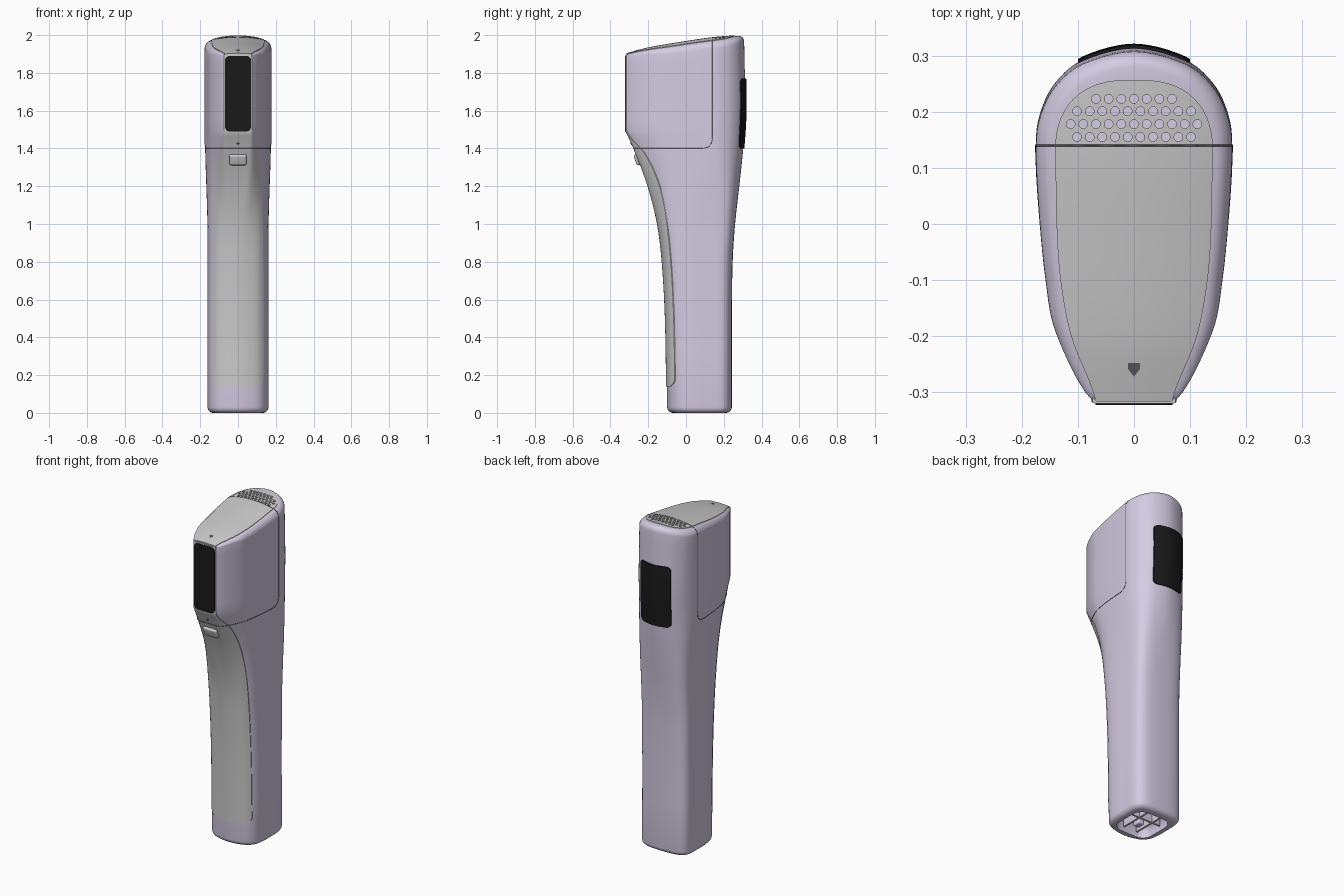
import bpy, bmesh, math
from mathutils import Vector

if "Cube" in bpy.data.objects:
    bpy.data.objects.remove(bpy.data.objects["Cube"])

def material(name, rgb):
    m = bpy.data.materials.new(name)
    m.diffuse_color = (*rgb, 1)
    m.use_nodes = True
    m.node_tree.nodes["Principled BSDF"].inputs["Base Color"].default_value = m.diffuse_color
    return m

LAVENDER = material("lavender", (0.66, 0.60, 0.76))
BLACK = material("black", (0.01, 0.01, 0.01))
DARK = material("seam_dark", (0.12, 0.11, 0.14))

# side silhouettes: (z, y) for front and back, (y, z) for the top
FRONT = [(0, -.1), (.5, -.108), (.8, -.125), (1, -.15), (1.2, -.2), (1.4, -.275), (1.49, -.316)]
BACK = [(0, .243), (.5, .243), (.8, .247), (1, .26), (1.2, .282), (1.4, .303), (1.6, .315), (1.8, .312), (2, .303)]
TOP = [(-.32, 1.9), (-.2, 1.932), (0, 1.966), (.14, 1.986), (.25, 1.995), (.32, 1.997)]
# half cross-sections (x, fraction from front to back)
GRIP = [(0, 0), (.06, .02), (.115, .08), (.148, .2), (.16, .4), (.16, .6), (.157, .82), (.138, .93), (.09, .985), (0, 1)]
HEAD = [(0, 0), (.073, 0), (.138, .19), (.158, .35), (.17, .55), (.175, .73), (.166, .82), (.14, .9), (.09, .965), (0, 1)]
PANEL_W = [(.14, .135), (1, .132), (1.2, .125), (1.38, .107), (1.46, .08), (1.5, .074)]
TOP_W = [(-.316, .068), (-.29, .076), (-.2, .112), (-.1, .131), (0, .138), (.14, .14)]

def interp(keys, t):
    if t <= keys[0][0]: return keys[0][1]
    if t >= keys[-1][0]: return keys[-1][1]
    n = len(keys)
    i = next(k for k in range(n - 1) if t <= keys[k + 1][0])
    def slope(k):
        a, b = keys[max(k - 1, 0)], keys[min(k + 1, n - 1)]
        return (b[1] - a[1]) / (b[0] - a[0])
    (x0, y0), (x1, y1) = keys[i], keys[i + 1]
    h = x1 - x0
    s = (t - x0) / h
    return ((2*s**3 - 3*s*s + 1) * y0 + (s**3 - 2*s*s + s) * h * slope(i)
            + (3*s*s - 2*s**3) * y1 + (s**3 - s*s) * h * slope(i + 1))

def smooth(t):
    t = min(max(t, 0), 1)
    return t * t * (3 - 2 * t)

def half(z, sub=5):
    """Half outline at height z, from front centre to back centre."""
    b, f, k = smooth((z - .9) / .6), interp(FRONT, z), interp(BACK, z)
    c = [Vector(g).lerp(Vector(h), b) for g, h in zip(GRIP, HEAD)]
    flip = lambda v: Vector((-v.x, v.y))
    c = [flip(c[1])] + c + [flip(c[-2])]
    out = []
    for i in range(1, len(c) - 2):
        p, q, r, s = c[i-1:i+3]
        for j in range(sub):
            t = j / sub
            v = .5 * (2*q + (r-p)*t + (2*p - 5*q + 4*r - s)*t*t + (3*q - p - 3*r + s)*t**3)
            out.append((v.x, f + (k - f) * min(max(v.y, 0), 1)))
    return out + [(0, k)]

def cross(pts, axis, value):
    """Other coordinate where the outline first reaches a value on one axis."""
    for p, q in zip(pts, pts[1:]):
        lo, hi = sorted((p[axis], q[axis]))
        if lo <= value <= hi and hi > lo:
            return p[1-axis] + (q[1-axis] - p[1-axis]) * (value - p[axis]) / (q[axis] - p[axis])
    return pts[-1][1-axis]

def ztop(x, y):
    return interp(TOP, y) - .018 * (x / .15) ** 2

def drop(y):
    return .006 + .026 * smooth((y + .32) / .25)

def make(name, verts, faces, mat=None):
    me = bpy.data.meshes.new(name)
    me.from_pydata(verts, [], faces)
    bm = bmesh.new()
    bm.from_mesh(me)
    bmesh.ops.recalc_face_normals(bm, faces=bm.faces)
    bm.to_mesh(me)
    bm.free()
    ob = bpy.data.objects.new(name, me)
    bpy.context.collection.objects.link(ob)
    if mat: me.materials.append(mat)
    return ob

def finish(ob, *cutters):
    for c in cutters:
        m = ob.modifiers.new("cut", 'BOOLEAN')
        m.operation, m.solver, m.object = 'DIFFERENCE', 'EXACT', c
    bpy.ops.object.select_all(action='DESELECT')
    ob.select_set(True)
    bpy.context.view_layer.objects.active = ob
    bpy.ops.object.convert(target='MESH')
    bpy.ops.object.shade_smooth_by_angle(angle=math.radians(35))
    return ob

def slab(name, rows, d, out, mat=None):
    """Thin closed plate lying on the body, raised along d."""
    d, m, w = Vector(d), len(rows), len(rows[0])
    flat = [Vector(p) for r in rows for p in r]
    n = len(flat)
    verts = [p + d * out for p in flat] + [p - d * .008 for p in flat]
    faces = []
    for i in range(m - 1):
        for j in range(w - 1):
            q = (i*w + j, i*w + j + 1, (i+1)*w + j + 1, (i+1)*w + j)
            faces += [q, tuple(n + k for k in reversed(q))]
    rim = ([j for j in range(w)] + [i*w + w - 1 for i in range(1, m)]
           + [(m-1)*w + j for j in range(w-2, -1, -1)] + [i*w for i in range(m-2, 0, -1)])
    faces += [(a, b, b + n, a + n) for a, b in zip(rim, rim[1:] + rim[:1])]
    return make(name, verts, faces, mat)

def upright(name, z0, z1, r, width, back, out, mat=None, r1=None, mid=20, n=24):
    """Rounded plate on the front or back surface."""
    r1 = r if r1 is None else r1
    arc = [1 - math.cos(math.pi / 2 * i / 6) for i in range(6)]
    zs = [z0 + r*a for a in arc] + [z0 + r + (z1 - r1 - z0 - r) * i / mid for i in range(mid + 1)]
    zs += [z1 - r1*a for a in reversed(arc)] if r1 else []
    rows = []
    for z in sorted(set(zs + ([1.49] if z0 < 1.4 else []))):
        w = width(z)
        for e, rad in ((z - z0, r), (z1 - z, r1)):
            if e < rad: w -= rad - math.sqrt(max(rad**2 - (rad - e)**2, 0))
        h = half(z)
        if back: h = h[::-1]
        xs = [w * (2*j/n - 1) for j in range(n + 1)]
        rows.append([(x, cross(h, 0, abs(x)), z) for x in xs])
    return slab(name, rows, (0, 1 if back else -1, 0), out, mat)

def box(name, loc, size, bev, mat=None, tilt=0):
    bm = bmesh.new()
    bmesh.ops.create_cube(bm, size=1)
    bmesh.ops.scale(bm, vec=size, verts=bm.verts)
    bmesh.ops.bevel(bm, geom=bm.edges[:], offset=bev, segments=5, profile=.5, affect='EDGES')
    me = bpy.data.meshes.new(name)
    bm.to_mesh(me)
    bm.free()
    ob = bpy.data.objects.new(name, me)
    bpy.context.collection.objects.link(ob)
    ob.location, ob.rotation_euler = loc, (tilt, 0, 0)
    if mat: me.materials.append(mat)
    return finish(ob)

# body: rings lofted from the foot to the crowned top
rings = []
def ring(z, fn):
    h = half(z)
    rings.append([fn(x, y) for x, y in h + [(-x, y) for x, y in h[-2:0:-1]]])
for i in range(6):
    a = math.pi / 2 * i / 5
    k = 1 - .18 * (1 - math.sin(a))
    ring(0, lambda x, y: (x*k, .07 + (y - .07)*k, .03 * (1 - math.cos(a))))
for z in [.3, .5, .7] + [.8 + .69*i/22 for i in range(23)] + [1.55, 1.65, 1.75]:
    ring(z, lambda x, y: (x, y, z))
for k in (.35, .7):
    ring(1.8 + .1*k, lambda x, y: (x, y, 1.75 + (ztop(x, y) - drop(y) - 1.75) * k))
def crown(a, k):
    i = 1 - math.cos(a)
    def fn(x, y):
        u, v = x * (1 - .16*i) * k, y * (1 - (.09 if y > 0 else .01) * i) * k
        return (u, v, ztop(u, v) - drop(v) * (1 - math.sin(a)))
    ring(1.9, fn)
for i in range(7): crown(math.pi / 2 * i / 6, 1)
for i in range(1, 15): crown(math.pi / 2, 1 - i / 15)
n = len(rings[0])
faces = [(r*n + j, r*n + (j+1) % n, (r+1)*n + (j+1) % n, (r+1)*n + j)
         for r in range(len(rings) - 1) for j in range(n)]
faces += [tuple(range(n)), tuple(range((len(rings) - 1) * n, len(rings) * n))]
body = make("body_shell", [p for r in rings for p in r], faces, LAVENDER)

# cutters: vent holes and the dock recess in the foot
bm = bmesh.new()
for y, count in ((.155, 11), (.178, 10), (.201, 9), (.223, 7)):
    count += 1 if y == .201 else 0
    count += {.155: -1, .178: 1}.get(y, 0)
    for i in range(count):
        res = bmesh.ops.create_cone(bm, cap_ends=True, segments=14, radius1=.0078, radius2=.0078, depth=.12)
        bmesh.ops.translate(bm, verts=res["verts"], vec=((i - (count-1)/2) * .0226, y, 2.0))
me = bpy.data.meshes.new("vent_cutter")
bm.to_mesh(me)
bm.free()
vents = bpy.data.objects.new("vent_cutter", me)
bpy.context.collection.objects.link(vents)
recess = box("dock_cutter", (0, .07, -.02), (.23, .24, .2), .06)
finish(body, vents, recess)

# top plate and perforated grille
def top_row(y, w):
    return [(w*j/10, y, ztop(w*j/10, y)) for j in range(-10, 11)]
ys = [-.316 + .454*i/24 for i in range(25)]
finish(slab("top_plate", [top_row(y, interp(TOP_W, y)) for y in ys], (0, 0, 1), .003))
arc = [math.pi / 2 * i / 14 for i in range(15)]
grille = slab("vent_grille", [top_row(.141 + .116*math.sin(a), max(.14 * math.cos(a)**.75, .02)) for a in arc], (0, 0, 1), .003)
finish(grille, vents)
for c in (vents, recess): bpy.data.objects.remove(c)

# front grip panel with window frame, front and rear windows
finish(upright("front_panel", .14, 1.897, .04, lambda z: interp(PANEL_W, z), False, .004, r1=0, mid=60))
finish(upright("front_window", 1.49, 1.89, .025, lambda z: .069, False, .007, BLACK))
finish(upright("rear_window", 1.4, 1.77, .025, lambda z: .1, True, .006, BLACK))

# power button, indicator light and top arrow marker
box("power_button", (0, -.258, 1.34), (.092, .024, .06), .011, tilt=.36)
bpy.ops.mesh.primitive_cylinder_add(vertices=16, radius=.007, depth=.01, location=(0, -.288, 1.427), rotation=(math.pi/2 + .4, 0, 0))
light = bpy.context.object
light.name = "indicator_light"
light.data.materials.append(DARK)
tri = [(-.011, -.248), (.011, -.248), (.011, -.258), (0, -.272), (-.011, -.258)]
make("arrow_marker", [(x, y, ztop(x, y) + h) for h in (0, .004) for x, y in tri],
     [tuple(range(5)), tuple(range(5, 10))] + [(i, (i+1) % 5, 5 + (i+1) % 5, 5 + i) for i in range(5)], DARK)

# dock contacts inside the foot recess
for s in (-1, 1):
    box("dock_rib", (s*.045, .07, .05), (.012, .2, .07), .002, LAVENDER)
box("dock_crossbar", (0, .1, .05), (.2, .012, .07), .002, LAVENDER)
box("dock_plug", (0, .04, .05), (.04, .05, .08), .008, LAVENDER)

# seam of the removable head cover
side = lambda y, z: (cross(half(z), 1, y), y, z)
path = [(x, y - (.004 if x < .108 else 0), 1.4) for x, y in half(1.4) if y < .09]
path += [side(.09, 1.4), side(.118, 1.408), side(.134, 1.426), side(.14, 1.45)]
path += [side(.14, z) for z in (1.5, 1.6, 1.7, 1.8, 1.9)]
for i in range(6):
    a = math.pi / 2 * i / 5
    x = path[-1][0] if i == 0 else .175 * (1 - .16 * (1 - math.cos(a)))
    path.append((x, .14, ztop(x, .14) - drop(.14) * (1 - math.sin(a))))
path += [(x, .14, ztop(x, .14) + .003) for x in (.14, .1, .05, 0)]
path += [(-x, y, z) for x, y, z in path[-2:0:-1]]
cu = bpy.data.curves.new("head_seam", 'CURVE')
cu.dimensions, cu.bevel_depth, cu.bevel_resolution = '3D', .0018, 1
sp = cu.splines.new('POLY')
sp.points.add(len(path) - 1)
for p, v in zip(sp.points, path): p.co = (*v, 1)
sp.use_cyclic_u = True
cu.materials.append(DARK)
bpy.context.collection.objects.link(bpy.data.objects.new("head_seam", cu))
